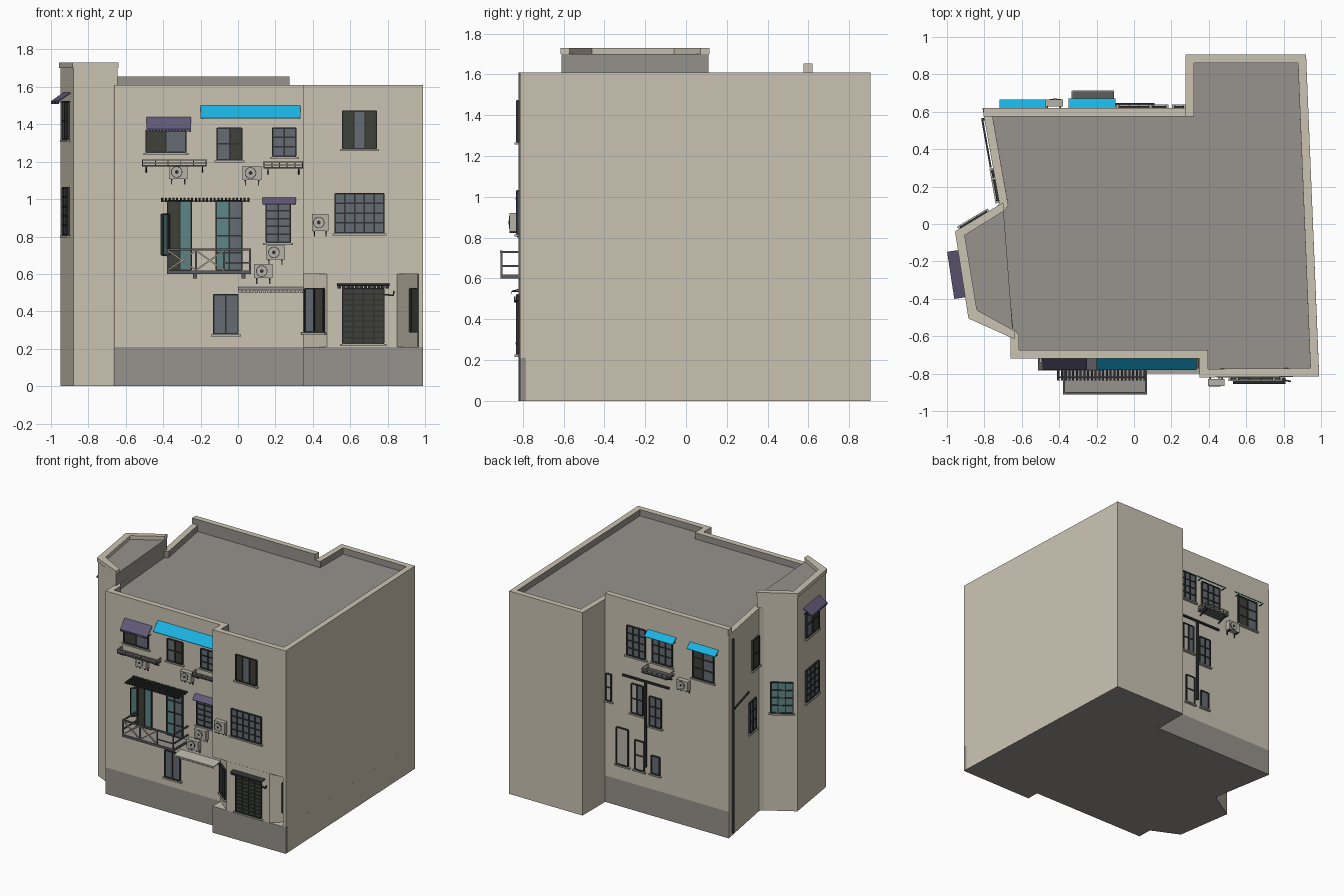
import bpy, bmesh, math
from mathutils import Matrix, Vector

if "Cube" in bpy.data.objects:
    bpy.data.objects.remove(bpy.data.objects["Cube"])

COLOURS = {"beige_wall": (.60, .55, .45), "grey_concrete": (.31, .29, .265), "dark_frame": (.03, .032, .033),
           "slate_glass": (.13, .15, .17), "teal_shutter": (.11, .24, .24), "cyan_awning": (.01, .45, .76),
           "purple_awning": (.12, .10, .19), "dark_interior": (.05, .052, .04), "pale_metal": (.47, .45, .39),
           "balcony_steel": (.11, .11, .12)}
MATS, INDEX = [], {}
for key, rgb in COLOURS.items():
    m = bpy.data.materials.new(key)
    m.use_nodes = True
    m.diffuse_color = (*rgb, 1)
    m.node_tree.nodes["Principled BSDF"].inputs["Base Color"].default_value = (*rgb, 1)
    INDEX[key] = len(MATS)
    MATS.append(m)
BEIGE, GREY, DARK, GLASS, TEAL, CYAN, PURPLE, INSIDE, PALE, STEEL = COLOURS


def wall(a, b):
    """Frame of a wall running from a to b, left to right as seen from outside."""
    return Matrix.Translation((a[0], a[1], 0)) @ Matrix.Rotation(math.atan2(b[1] - a[1], b[0] - a[0]), 4, "Z")


class Part:
    """One named object; coordinates are along the wall, out of the wall, up."""
    def __init__(self, name, frame=Matrix()):
        self.name, self.frame, self.bm = name, frame, bmesh.new()

    def paint(self, verts, mat):
        for f in {f for v in verts for f in v.link_faces}:
            f.material_index = INDEX[mat]

    def box(self, u0, u1, d0, d1, z0, z1, mat):
        mx = Matrix.Translation(((u0 + u1) / 2, -(d0 + d1) / 2, (z0 + z1) / 2)) @ \
            Matrix.Diagonal((u1 - u0, d1 - d0, z1 - z0, 1))
        self.paint(bmesh.ops.create_cube(self.bm, size=1, matrix=mx)["verts"], mat)

    def bar(self, p, q, w, mat):
        p, q = Vector((p[0], -p[1], p[2])), Vector((q[0], -q[1], q[2]))
        mx = Matrix.Translation((p + q) / 2) @ (q - p).to_track_quat("Z", "Y").to_matrix().to_4x4() @ \
            Matrix.Diagonal((w, w, (q - p).length, 1))
        self.paint(bmesh.ops.create_cube(self.bm, size=1, matrix=mx)["verts"], mat)

    def disc(self, u, d, z, r, mat):
        mx = Matrix.Translation((u, -d, z)) @ Matrix.Rotation(math.pi / 2, 4, "X")
        self.paint(bmesh.ops.create_cone(self.bm, cap_ends=True, segments=16, radius1=r, radius2=r,
                                         depth=.004, matrix=mx)["verts"], mat)

    def profile(self, u0, u1, pts, mat):
        face = self.bm.faces.new([self.bm.verts.new((u0, -d, z)) for d, z in pts])
        new = bmesh.ops.extrude_face_region(self.bm, geom=[face], use_keep_orig=True)["geom"]
        moved = [g for g in new if isinstance(g, bmesh.types.BMVert)]
        bmesh.ops.translate(self.bm, verts=moved, vec=(u1 - u0, 0, 0))
        self.paint(moved + list(face.verts), mat)

    def prism(self, outline, z0, z1, mat):
        """Upright prism; returns its top face."""
        low = [self.bm.verts.new((x, y, z0)) for x, y in outline]
        top = [self.bm.verts.new((x, y, z1)) for x, y in outline]
        self.bm.faces.new(low)
        cap = self.bm.faces.new(top)
        for i in range(len(low)):
            j = (i + 1) % len(low)
            self.bm.faces.new((low[i], low[j], top[j], top[i]))
        bmesh.ops.recalc_face_normals(self.bm, faces=self.bm.faces[:])
        self.paint(low + top, mat)
        return cap

    def done(self):
        bmesh.ops.recalc_face_normals(self.bm, faces=self.bm.faces[:])
        mesh = bpy.data.meshes.new(self.name)
        self.bm.to_mesh(mesh)
        self.bm.free()
        for m in MATS:
            mesh.materials.append(m)
        ob = bpy.data.objects.new(self.name, mesh)
        ob.matrix_world = self.frame
        bpy.context.collection.objects.link(ob)


# Main block: plinth, ground floor with cut corners, upper floors with parapet
LEFT_BACK = [(.92, .905), (.275, .905), (.275, .62), (-.81, .62), (-.72, .11), (-.755, .07), (-.69, -.57), (-.66, -.61)]
FRONT = [(-.66, -.72), (.35, -.72)]
full = LEFT_BACK + FRONT + [(.35, -.82), (.99, -.815)]
base = Part("plinth")
base.prism(full + [(.989, -.785)], 0, .21, BEIGE)
for f in base.bm.faces:
    c = f.calc_center_median()
    if f.normal.z < -.5 or c.y < -.7 or (f.normal.y > .9 and c.y < .7):
        f.material_index = INDEX[GREY]
base.done()
ground = Part("ground_floor")
ground.prism(LEFT_BACK + FRONT + [(.475, -.82), (.85, -.817), (.96, -.72), (.965, -.815), (.99, -.815)], .21, .6, BEIGE)
ground.done()
upper = Part("upper_floors")
roof = upper.prism(full, .6, 1.61, BEIGE)
bmesh.ops.inset_region(upper.bm, faces=[roof], thickness=.045, use_even_offset=True)
ring = bmesh.ops.inset_region(upper.bm, faces=[roof], thickness=.0002, depth=-.05, use_even_offset=True)["faces"]
for f in ring + [roof]:
    f.material_index = INDEX[GREY]
upper.done()
back_parapet = Part("back_parapet")
back_parapet.box(-.805, .275, -.62, -.575, 1.61, 1.655, BEIGE)
for f in back_parapet.bm.faces:
    f.normal_update()
    if f.normal.y < -.5:
        f.material_index = INDEX[GREY]
back_parapet.done()

# Corner tower with coping on its three outer sides
outer = [(-.70, .11), (-.95, -.04), (-.88, -.5), (-.645, -.61)]
inner = [(-.64, -.57), (-.84, -.46), (-.905, -.06), (-.695, .07)]
tower = Part("corner_tower")
tower.prism(outer, 0, 1.7, BEIGE)
for f in tower.bm.faces:
    if abs(f.normal.z) > .5 or f.normal.x > .8:
        f.material_index = INDEX[GREY]
tower.done()
coping = Part("tower_coping")
coping.prism([(-.70, .115), (-.957, -.04), (-.885, -.505), (-.64, -.615)] + inner, 1.7, 1.73, BEIGE)
coping.done()

front, wing = wall((0, -.72), (1, -.72)), wall((0, -.82), (1, -.82))
rear = wall((0, .62), (-1, .62))
left = wall((-.81, .62), (-.72, .11))
tower_left, tower_back = wall(outer[1], outer[2]), wall(outer[0], outer[1])
cut_left, cut_right = wall((.35, -.72), (.475, -.82)), wall((.85, -.817), (.96, -.72))


def window(name, frame, u0, u1, z0, z1, panes=(GLASS, GLASS), rows=3, sill=True, bar=.008):
    p, n = Part(name, frame), len(panes)
    w = (u1 - u0) / n
    for i, mat in enumerate(panes):
        p.box(u0 + i * w, u0 + (i + 1) * w, -.005, .006, z0, z1, mat)
    for i in range(n + 1):
        u = u0 + i * w
        p.box(u - bar / 2, u + bar / 2, 0, .014, z0, z1, DARK)
    for r in range(rows + 1):
        z = z0 + r * (z1 - z0) / rows
        p.box(u0, u1, 0, .012, z - bar / 2, z + bar / 2, DARK)
    if sill:
        p.box(u0 - .015, u1 + .015, 0, .02, z0 - .014, z0 - .004, PALE)
    p.done()


def awning(name, frame, u0, u1, top, low, out, mat, teeth=0):
    p = Part(name, frame)
    p.profile(u0, u1, [(0, top), (out, low + .004), (out, low), (0, top - .008)], mat)
    for i in range(teeth):
        w = (u1 - u0) / teeth
        p.box(u0 + (i + .1) * w, u0 + (i + .9) * w, out - .003, out, low - .012, low, mat)
    for u in (u0 + .01, u1 - .01):
        p.bar((u, 0, low), (u, out, low), .005, DARK)
    p.done()


def air_unit(frame, u, z, w=.1, h=.075):
    p = Part("air_unit", frame)
    p.box(u - w / 2, u + w / 2, .008, .045, z - h / 2, z + h / 2, PALE)
    for r, d, mat in ((.031, .046, DARK), (.027, .047, PALE), (.01, .048, DARK)):
        p.disc(u - .008, d, z, r, mat)
    for s in (-.35, .35):
        p.box(u + s * w - .004, u + s * w + .004, 0, .045, z - h / 2 - .008, z - h / 2, DARK)
        p.box(u + s * w - .003, u + s * w + .003, 0, .008, z - h / 2 - .03, z - h / 2, DARK)
    p.done()


def rack(frame, u0, u1, z0, z1, out):
    p = Part("plant_rack", frame)
    p.box(u0, u1, 0, out, z0, z0 + .008, STEEL)
    for z in (z0 + .018, z1):
        p.bar((u0, out, z), (u1, out, z), .006, PALE)
        for u in (u0, u1):
            p.bar((u, 0, z), (u, out, z), .006, PALE)
    for i in range(6):
        u = u0 + i * (u1 - u0) / 5
        p.bar((u, out, z0), (u, out, z1), .005, DARK)
    for u in (u0 + .02, u1 - .02):
        p.bar((u, 0, z0 - .03), (u, out, z0), .007, DARK)
    p.done()


# Front windows
for u0, u1, z0, z1, panes, rows in (
        (-.49, -.28, 1.25, 1.37, (INSIDE, GLASS), 1), (-.11, .02, 1.21, 1.38, (GLASS, INSIDE), 2),
        (.185, .31, 1.23, 1.38, (GLASS, GLASS), 3), (.15, .28, .77, .98, (GLASS,) * 2, 5),
        (-.13, 0, .28, .49, (GLASS, GLASS), 1)):
    window("front_window", front, u0, u1, z0, z1, panes, rows)
window("balcony_door", front, -.375, -.25, .62, .99, (INSIDE, TEAL), 1, False)
window("balcony_door", front, -.115, .02, .62, .99, (TEAL, GLASS), 4, False)
window("open_shutter", wall((-.41, -.76), (-.375, -.72)), 0, .05, .7, .92, (TEAL,), 1, False)
window("wing_upper_window", wing, .56, .74, 1.27, 1.47, (INSIDE, GLASS, INSIDE), 1)
window("wing_middle_window", wing, .52, .78, .82, 1.03, (GLASS,) * 5, 4)
window("entrance_door", wing, .56, .78, .23, .52, (INSIDE,) * 4, 10)
window("cut_corner_window", cut_left, .015, .145, .29, .52, (GLASS, INSIDE), 1)
window("niche_window", cut_right, .09, .146, .29, .52, (INSIDE,), 1, False)

# Front awnings, racks and air units
awning("purple_window_awning", front, -.49, -.25, 1.44, 1.37, .06, PURPLE, 14)
awning("long_cyan_awning", front, -.2, .335, 1.5, 1.43, .06, CYAN)
awning("small_purple_awning", front, .13, .31, 1.01, .97, .04, PURPLE)
awning("scalloped_awning", front, 0, .35, .53, .51, .08, PALE, 16)
awning("door_canopy", wing, .53, .81, .55, .535, .035, DARK, 12)
rack(front, -.51, -.17, 1.175, 1.21, .06)
rack(front, .14, .345, 1.165, 1.2, .05)
for u, z in ((-.32, 1.145), (.075, 1.14), (.2, .715), (.135, .615)):
    air_unit(front, u, z)
air_unit(wing, .44, .875, .09, .09)
lamp = Part("door_lamp", wing)
lamp.bar((.78, .01, .49), (.83, .02, .485), .008, DARK)
lamp.bar((.83, .02, .485), (.835, .02, .51), .008, DARK)
lamp.done()

# Balcony with crossed railing and slatted canopy
b = Part("balcony", front)
b.box(-.38, .07, 0, .19, .6, .617, STEEL)
b.box(-.375, .065, 0, .185, .617, .619, GREY)
posts = [-.375, -.225, -.075, .065]
for u in posts:
    b.bar((u, .185, .6), (u, .185, .73), .01, STEEL)
for u in (posts[0], posts[-1]):
    for z in (.66, .73):
        b.bar((u, 0, z), (u, .185, z), .01, STEEL)
b.bar((-.38, .185, .73), (.07, .185, .73), .012, STEEL)
for u0, u1 in zip(posts[:2], posts[1:3]):
    b.bar((u0, .185, .62), (u1, .185, .725), .008, PALE)
    b.bar((u0, .185, .725), (u1, .185, .62), .008, PALE)
b.bar((posts[2], .185, .66), (posts[3], .185, .66), .007, STEEL)
for u in (-.23, .03):
    b.box(u - .01, u + .01, 0, .1, .575, .6, STEEL)
b.done()
c = Part("slatted_canopy", front)
for i in range(24):
    u = -.405 + i * .02
    c.bar((u, 0, 1.0), (u, .115, .99), .011, DARK)
for d in (.03, .1):
    c.bar((-.41, d, .99), (.06, d, .99), .007, DARK)
c.done()

# Rear windows, running right to left along x
for x, w, z, h, panes, rows in (
        (0, .16, 1.34, .23, (GLASS,) * 3, 4), (-.23, .17, 1.33, .2, (GLASS,) * 3, 3),
        (-.59, .18, 1.32, .24, (INSIDE, GLASS), 3), (-.01, .1, .89, .23, (PALE, GLASS), 2),
        (-.17, .1, .83, .23, (GLASS, GLASS), 3), (.24, .045, .92, .21, (PALE,), 2),
        (.12, .1, .48, .29, (PALE,), 1), (-.03, .08, .45, .23, (PALE,), 2), (-.17, .07, .41, .14, (GLASS,), 1)):
    window("rear_window", rear, -x - w / 2, -x + w / 2, z - h / 2, z + h / 2, panes, rows)
awning("rear_awning", rear, .1, .35, 1.47, 1.43, .05, CYAN)
awning("rear_awning", rear, .47, .72, 1.47, 1.43, .045, CYAN)
rack(rear, .11, .33, 1.16, 1.2, .09)
air_unit(rear, .43, 1.13)
pipe = Part("rear_drain_pipe", rear)
pipe.bar((.09, .015, .38), (.09, .015, 1.06), .016, DARK)
pipe.bar((-.11, .02, 1.06), (.3, .02, 1.06), .014, DARK)
pipe.done()

# Left wall and tower openings
window("left_upper_window", left, .39, .5, 1.17, 1.4, (INSIDE,), 2)
window("left_middle_window", left, .34, .45, .69, .93, (GLASS, GLASS), 3)
pipe = Part("left_drain_pipe", left)
pipe.bar((.06, .008, .02), (.06, .008, 1.56), .014, DARK)
pipe.bar((.06, .012, 1.0), (.32, .012, 1.03), .01, DARK)
pipe.done()
window("tower_back_window", tower_back, .1, .26, .78, 1.02, (TEAL,) * 3, 4)
window("tower_upper_window", tower_left, .13, .33, 1.32, 1.52, (GLASS, INSIDE), 2)
window("tower_lower_window", tower_left, .13, .33, .81, 1.06, (GLASS,) * 3, 5)
awning("tower_awning", tower_left, .1, .355, 1.57, 1.52, .065, PURPLE, 12)
